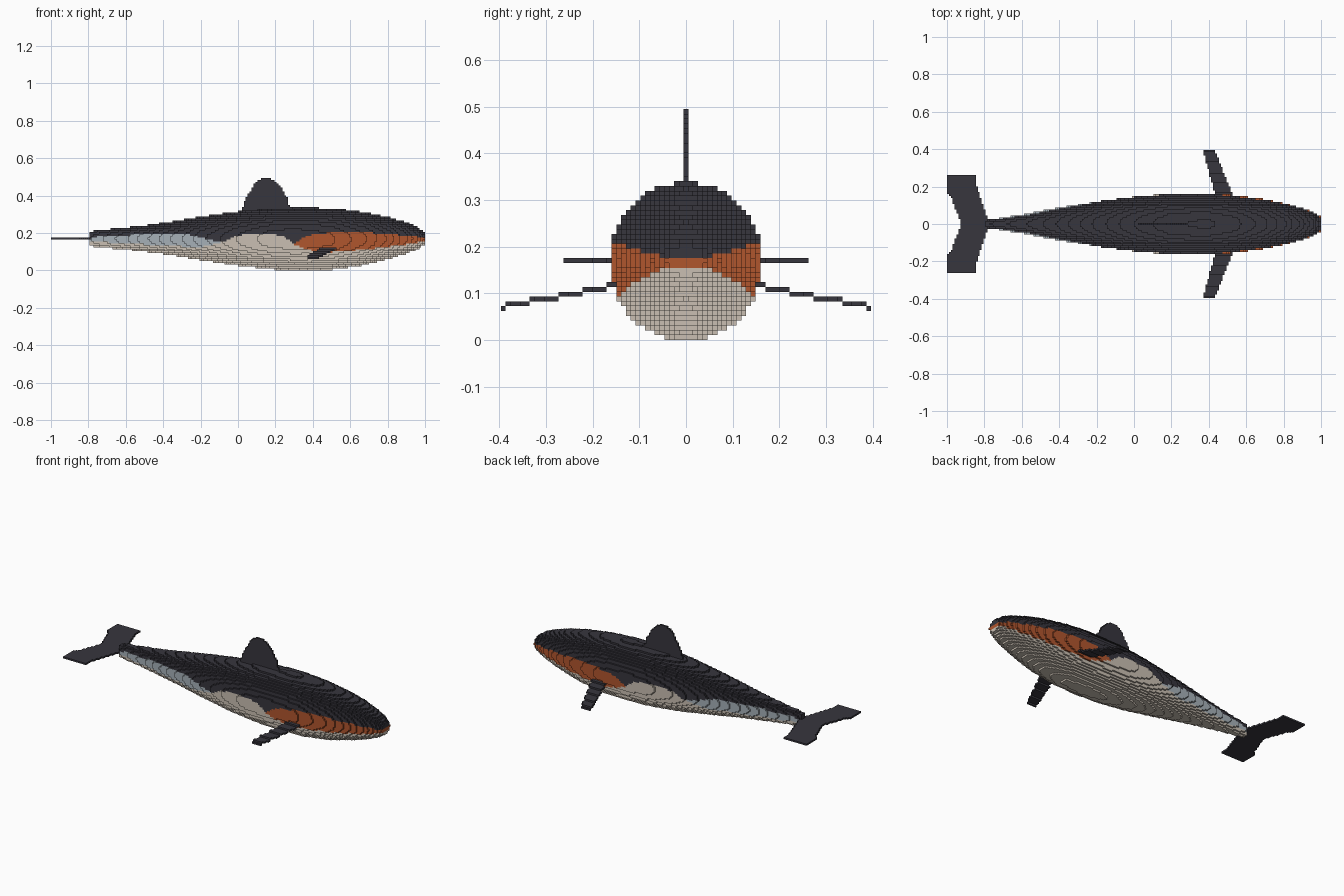
import bpy
import bmesh

cube = bpy.data.objects.get("Cube")
if cube:
    bpy.data.objects.remove(cube, do_unlink=True)

S = 2 / 194  # edge of one small block


def material(name, srgb):
    lin = [c / 12.92 if c < 0.04045 else ((c + 0.055) / 1.055) ** 2.4 for c in srgb]
    m = bpy.data.materials.new(name)
    m.use_nodes = True
    m.diffuse_color = (*lin, 1)
    m.node_tree.nodes["Principled BSDF"].inputs["Base Color"].default_value = (*lin, 1)
    return m


CHARCOAL, CREAM, RUST, GREY = range(4)
MATS = [material("charcoal", (0.215, 0.21, 0.24)),
        material("cream", (0.79, 0.75, 0.70)),
        material("rust_orange", (0.69, 0.335, 0.18)),
        material("blue_grey", (0.65, 0.69, 0.72))]


def curve(points, x):
    """Piecewise linear value at x."""
    if x <= points[0][0]:
        return points[0][1]
    for (x0, v0), (x1, v1) in zip(points, points[1:]):
        if x <= x1:
            return v0 + (v1 - v0) * (x - x0) / (x1 - x0)
    return points[-1][1]


def inside(poly, x, y):
    """Point in polygon."""
    hit = False
    for (x0, y0), (x1, y1) in zip(poly, poly[1:] + poly[:1]):
        if (y0 > y) != (y1 > y) and x < x0 + (y - y0) * (x1 - x0) / (y1 - y0):
            hit = not hit
    return hit


def centre(i, j, k):
    return -1 + (i + 0.5) * S, j * S, (k + 0.5) * S


# Corner offsets of the six block sides, by direction
SIDES = {
    (1, 0, 0): [(1, 0, 0), (1, 1, 0), (1, 1, 1), (1, 0, 1)],
    (-1, 0, 0): [(0, 0, 0), (0, 0, 1), (0, 1, 1), (0, 1, 0)],
    (0, 1, 0): [(0, 1, 0), (0, 1, 1), (1, 1, 1), (1, 1, 0)],
    (0, -1, 0): [(0, 0, 0), (1, 0, 0), (1, 0, 1), (0, 0, 1)],
    (0, 0, 1): [(0, 0, 1), (1, 0, 1), (1, 1, 1), (0, 1, 1)],
    (0, 0, -1): [(0, 0, 0), (0, 1, 0), (1, 1, 0), (1, 0, 0)],
}


def build_blocks(name, cells, colour=None):
    """Mesh only the exposed sides of a set of blocks."""
    bm = bmesh.new()
    verts = {}

    def vert(c):
        if c not in verts:
            verts[c] = bm.verts.new((-1 + c[0] * S, (c[1] - 0.5) * S, c[2] * S))
        return verts[c]

    for cell in sorted(cells):
        i, j, k = cell
        for (dx, dy, dz), corners in SIDES.items():
            if (i + dx, j + dy, k + dz) not in cells:
                f = bm.faces.new([vert((i + a, j + b, k + c)) for a, b, c in corners])
                f.material_index = colour(*centre(*cell)) if colour else 0
    me = bpy.data.meshes.new(name)
    bm.to_mesh(me)
    bm.free()
    for m in (MATS if colour else MATS[:1]):
        me.materials.append(m)
    ob = bpy.data.objects.new(name, me)
    bpy.context.collection.objects.link(ob)
    return ob


# Body: elliptical slices along x
TOP = [(-0.79, 0.21), (-0.5, 0.24), (-0.2, 0.287), (0, 0.315), (0.2, 0.334), (0.4, 0.337),
       (0.55, 0.328), (0.7, 0.307), (0.8, 0.287), (0.9, 0.258), (0.96, 0.233), (1, 0.2)]
BOTTOM = [(-0.79, 0.13), (-0.6, 0.112), (-0.4, 0.088), (-0.2, 0.056), (0, 0.025), (0.2, 0.005),
          (0.35, 0), (0.5, 0.004), (0.65, 0.023), (0.8, 0.06), (0.9, 0.09), (0.96, 0.113), (1, 0.14)]
WIDTH = [(-0.79, 0.02), (-0.6, 0.05), (-0.4, 0.087), (-0.2, 0.12), (0, 0.146), (0.15, 0.159),
         (0.3, 0.163), (0.5, 0.157), (0.7, 0.133), (0.8, 0.112), (0.9, 0.085), (0.96, 0.062), (1, 0.04)]

body = set()
for i in range(int(0.21 / S), 194):
    x = centre(i, 0, 0)[0]
    hi, lo, w = (curve(p, x) for p in (TOP, BOTTOM, WIDTH))
    mid, h = (hi + lo) / 2, (hi - lo) / 2
    for j in range(-17, 18):
        for k in range(34):
            _, y, z = centre(i, j, k)
            if abs(y / w) ** 2.1 + abs((z - mid) / h) ** 2.1 <= 1:
                body.add((i, j, k))

# Colour borders along the flank: dark back, rust face patch, grey tail patch
BACK = [(-0.79, 0.178), (-0.5, 0.195), (-0.35, 0.2), (-0.25, 0.19), (-0.1, 0.15), (-0.08, 0.15),
        (-0.01, 0.185), (0.06, 0.2), (0.17, 0.198), (0.25, 0.18), (0.3, 0.14), (0.34, 0.17),
        (0.4, 0.195), (0.5, 0.203), (0.7, 0.203), (0.9, 0.187), (1, 0.175)]
FACE_LOW = [(0.3, 0.14), (0.36, 0.115), (0.45, 0.095), (0.55, 0.1), (0.7, 0.115), (0.9, 0.14), (1, 0.155)]
TAIL_LOW = [(-0.79, 0.155), (-0.4, 0.133), (-0.2, 0.125), (-0.09, 0.15)]


def body_colour(x, y, z):
    if z > curve(BACK, x):
        return CHARCOAL
    if x > 0.3 and z > curve(FACE_LOW, x):
        return RUST
    if x < -0.09 and z > curve(TAIL_LOW, x):
        return GREY
    return CREAM


build_blocks("body", body, body_colour)

# Dorsal fin: one block thick, rounded outline
DORSAL = [(0.01, 0.29), (0.02, 0.33), (0.045, 0.39), (0.08, 0.45), (0.11, 0.485), (0.14, 0.5),
          (0.17, 0.497), (0.2, 0.475), (0.235, 0.435), (0.262, 0.39), (0.275, 0.35), (0.28, 0.29)]
build_blocks("dorsal_fin", {(i, 0, k) for i in range(95, 130) for k in range(28, 50)
                            if inside(DORSAL, centre(i, 0, k)[0], centre(i, 0, k)[2])})

# Tail fluke: flat swept plate with a rear notch
FLUKE = [(-1.01, 0.26), (-0.845, 0.26), (-0.84, 0.2), (-0.785, 0.03), (-0.74, 0.015),
         (-0.74, -0.01), (-0.93, -0.01), (-0.93, 0.02), (-0.98, 0.15), (-1.01, 0.18)]
build_blocks("tail_fluke", {(i, j, 16) for i in range(0, 30) for j in range(-25, 26)
                            if inside(FLUKE, centre(i, j, 0)[0], abs(j * S))})

# Pectoral fins: swept back, stepping down to the tip
PECTORAL = [(0.46, 0.1), (0.435, 0.16), (0.365, 0.402), (0.43, 0.402), (0.525, 0.16), (0.54, 0.1)]
for name, side in (("left_pectoral_fin", 1), ("right_pectoral_fin", -1)):
    cells = set()
    for i in range(125, 152):
        for j in range(10, 40):
            x, y, _ = centre(i, j, 0)
            if inside(PECTORAL, x, y):
                k = 6 + int(max(0, 0.44 - y) / 0.055)
                cells.add((i, j * side, min(k, 11)))
    build_blocks(name, cells)
